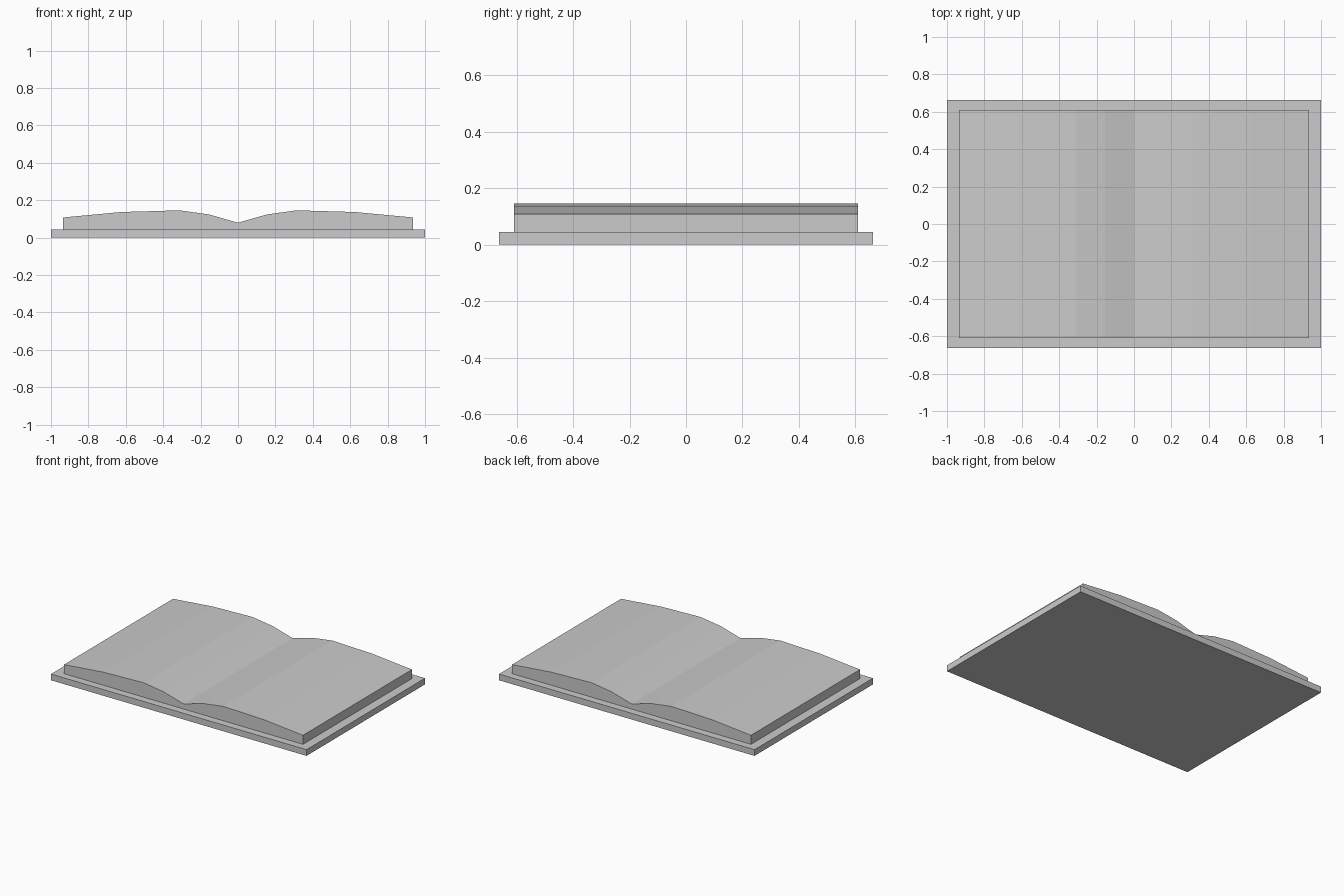
import bpy
import bmesh

if "Cube" in bpy.data.objects:
    bpy.data.objects.remove(bpy.data.objects["Cube"])


def extrude_profile(name, profile, half_depth):
    """Extrude a closed x-z outline along y, centred on y = 0."""
    bm = bmesh.new()
    face = bm.faces.new([bm.verts.new((x, -half_depth, z)) for x, z in profile])
    moved = bmesh.ops.extrude_face_region(bm, geom=[face])["geom"]
    verts = [v for v in moved if isinstance(v, bmesh.types.BMVert)]
    bmesh.ops.translate(bm, verts=verts, vec=(0, 2 * half_depth, 0))
    bmesh.ops.recalc_face_normals(bm, faces=bm.faces[:])
    mesh = bpy.data.meshes.new(name)
    bm.to_mesh(mesh)
    bm.free()
    obj = bpy.data.objects.new(name, mesh)
    bpy.context.collection.objects.link(obj)
    return obj


COVER_TOP = 0.044

# Flat cover board
extrude_profile("cover", [(-1, 0), (1, 0), (1, COVER_TOP), (-1, COVER_TOP)], 0.662)

# Open page block: right-hand page curve mirrored about the gutter
right = [(0.155, 0.124), (0.312, 0.146), (0.623, 0.137), (0.935, 0.108), (0.935, COVER_TOP)]
left = [(-x, z) for x, z in reversed(right)]
extrude_profile("pages", left + [(0, 0.08)] + right, 0.609)
